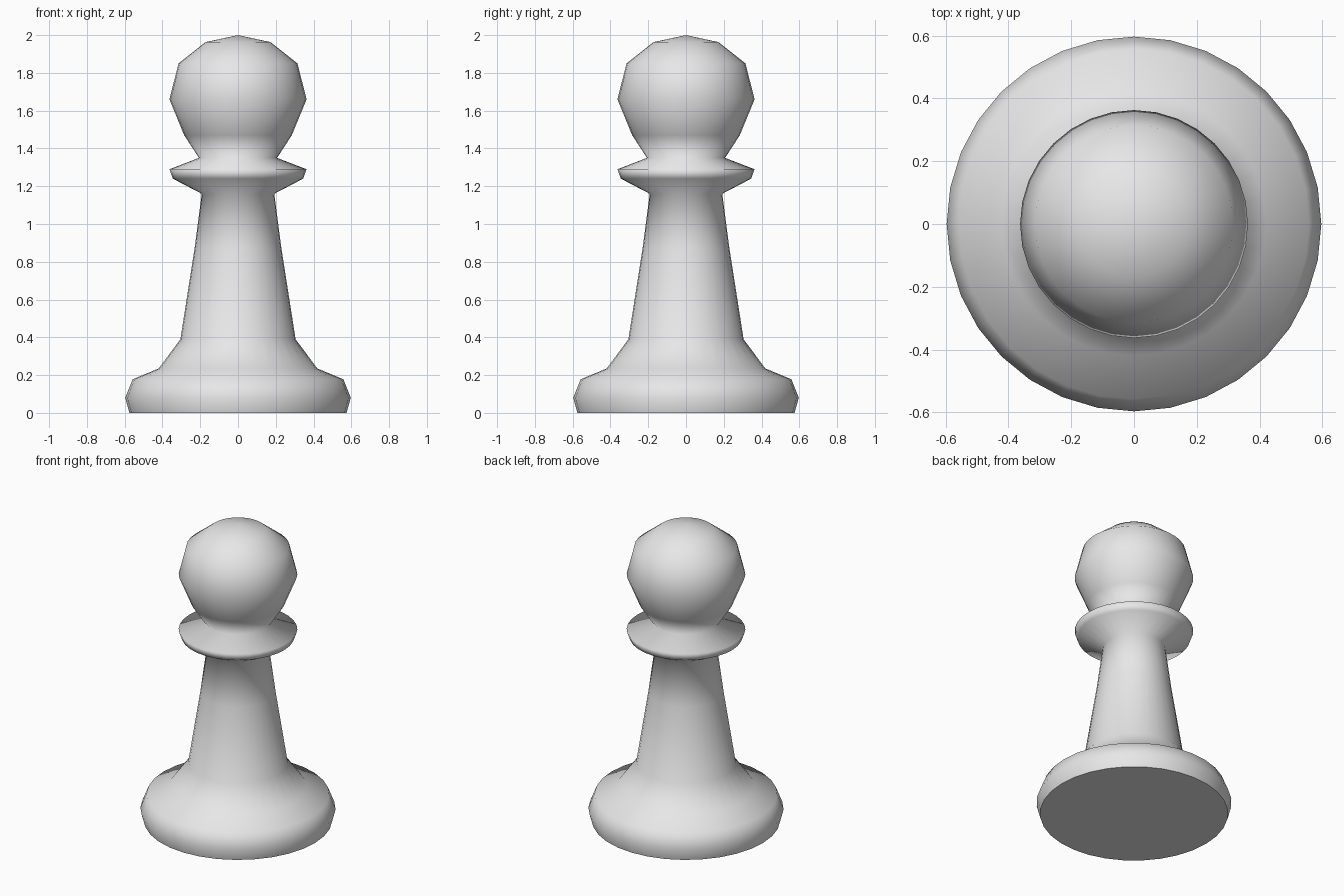
import bpy, bmesh
from math import tau
from mathutils import Vector

SIDES = 32

cube = bpy.data.objects.get("Cube")
if cube:
    bpy.data.objects.remove(cube, do_unlink=True)

# Plain grey finish
grey = bpy.data.materials.new("light_grey")
grey.use_nodes = True
colour = (0.8, 0.8, 0.8, 1)
grey.diffuse_color = colour
grey.node_tree.nodes["Principled BSDF"].inputs["Base Color"].default_value = colour

# Turned outline (radius, height): foot, stem, collar, head
profile = [
    (0, 0), (0.575, 0), (0.597, 0.08), (0.558, 0.178), (0.42, 0.235),
    (0.305, 0.39), (0.23, 0.87), (0.192, 1.16),
    (0.345, 1.24), (0.363, 1.29), (0.207, 1.35),
    (0.285, 1.47), (0.363, 1.66), (0.315, 1.85), (0.172, 1.963), (0, 2),
]

# Revolve the outline around the vertical axis
bm = bmesh.new()
verts = [bm.verts.new((r, 0, z)) for r, z in profile]
edges = [bm.edges.new(pair) for pair in zip(verts, verts[1:])]
bmesh.ops.spin(bm, geom=verts + edges, cent=(0, 0, 0), axis=(0, 0, 1),
               angle=tau, steps=SIDES, use_duplicate=False)
bmesh.ops.remove_doubles(bm, verts=bm.verts, dist=0.0005)
bmesh.ops.recalc_face_normals(bm, faces=bm.faces)

# Smooth turned surface, flat underside
for face in bm.faces:
    face.smooth = face.normal.dot(Vector((0, 0, -1))) < 0.99
for edge in bm.edges:
    edge.smooth = all(f.smooth for f in edge.link_faces)

mesh = bpy.data.meshes.new("pawn_body")
bm.to_mesh(mesh)
bm.free()
mesh.materials.append(grey)
pawn = bpy.data.objects.new("pawn_body", mesh)
bpy.context.scene.collection.objects.link(pawn)
